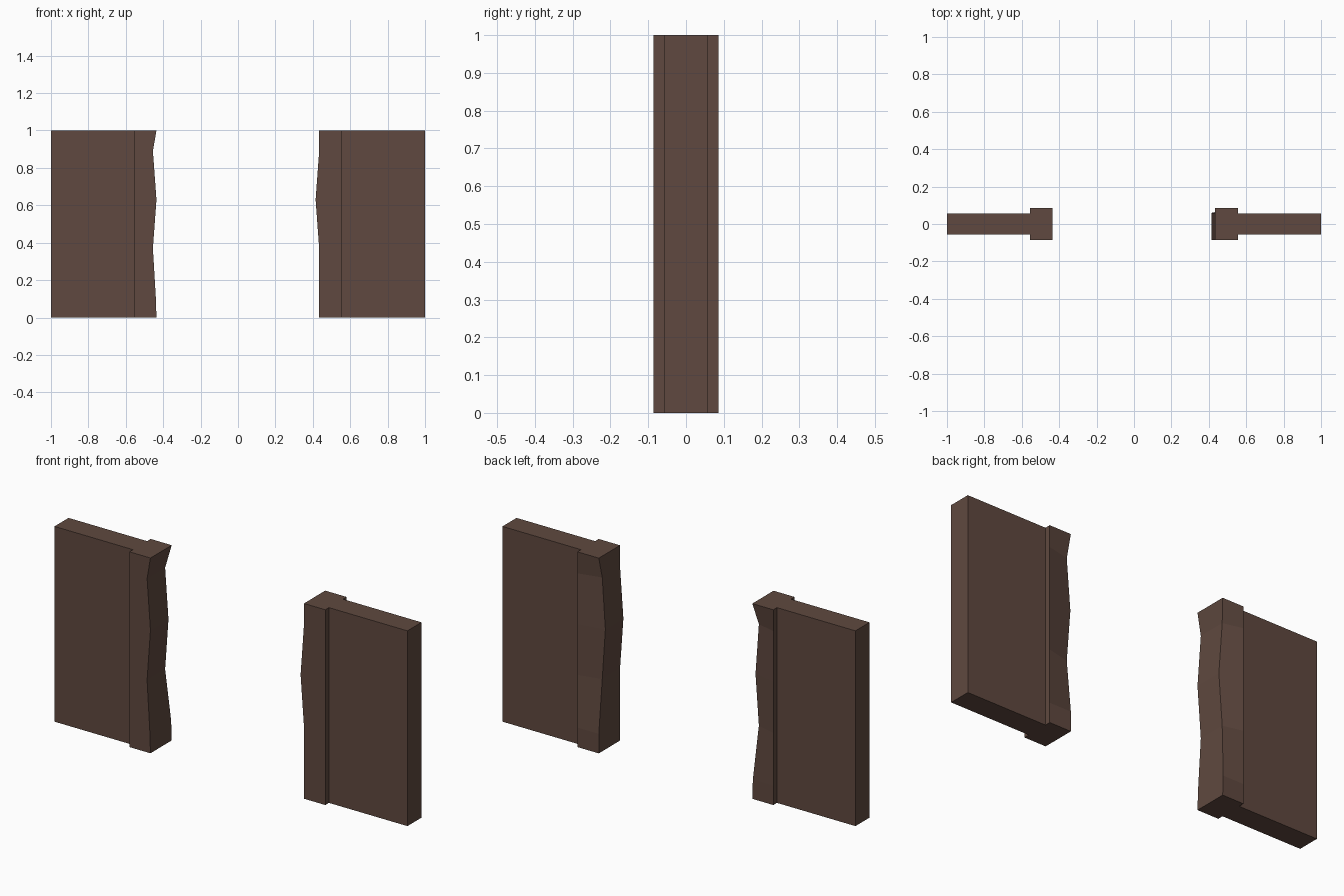
import bpy, bmesh

if "Cube" in bpy.data.objects:
    bpy.data.objects.remove(bpy.data.objects["Cube"])

wood = bpy.data.materials.new("dark_brown")
wood.diffuse_color = (0.115, 0.066, 0.05, 1)
wood.use_nodes = True
wood.node_tree.nodes["Principled BSDF"].inputs["Base Color"].default_value = wood.diffuse_color

WALL, POST = 0.057, 0.086          # half thickness of panel and of post
OUTER, STEP, INNER = 1.0, 0.555, 0.436


def doorway_side(name, side, levels):
    """Loft the panel-and-post outline upwards.
    levels: (z, inner edge shift away from the opening, back corner inset)"""
    bm = bmesh.new()
    rings = []
    for z, shift, inset in levels:
        x = INNER + shift
        outline = [(OUTER, -WALL), (OUTER, WALL), (STEP, WALL), (STEP, POST),
                   (x, POST - inset), (x, -POST), (STEP, -POST), (STEP, -WALL)]
        rings.append([bm.verts.new((side * px, py, z)) for px, py in outline])
    for a, b in zip(rings, rings[1:]):
        for i in range(8):
            j = (i + 1) % 8
            bm.faces.new((a[i], a[j], b[j], b[i]))
    # caps: panel end and post end
    for ring in (rings[0], rings[-1]):
        bm.faces.new([ring[i] for i in (0, 1, 2, 7)])
        bm.faces.new([ring[i] for i in (2, 3, 4, 5, 6, 7)])
    bmesh.ops.recalc_face_normals(bm, faces=bm.faces)
    mesh = bpy.data.meshes.new(name)
    bm.to_mesh(mesh)
    bm.free()
    mesh.materials.append(wood)
    obj = bpy.data.objects.new(name, mesh)
    bpy.context.collection.objects.link(obj)


# left side: inner edge dented twice
doorway_side("left_wall_and_post", -1, [
    (0, 0, 0), (0.1, 0.003, 0), (0.37, 0.019, 0.026),
    (0.63, 0, 0.026), (0.89, 0.019, 0.026), (1, 0, 0)])

# right side: inner edge bulging at mid height
doorway_side("right_wall_and_post", 1, [
    (0, -0.002, 0), (0.1, -0.002, 0), (0.37, -0.002, 0.028),
    (0.63, -0.021, 0.026), (0.89, -0.002, 0.028), (1, -0.002, 0)])
